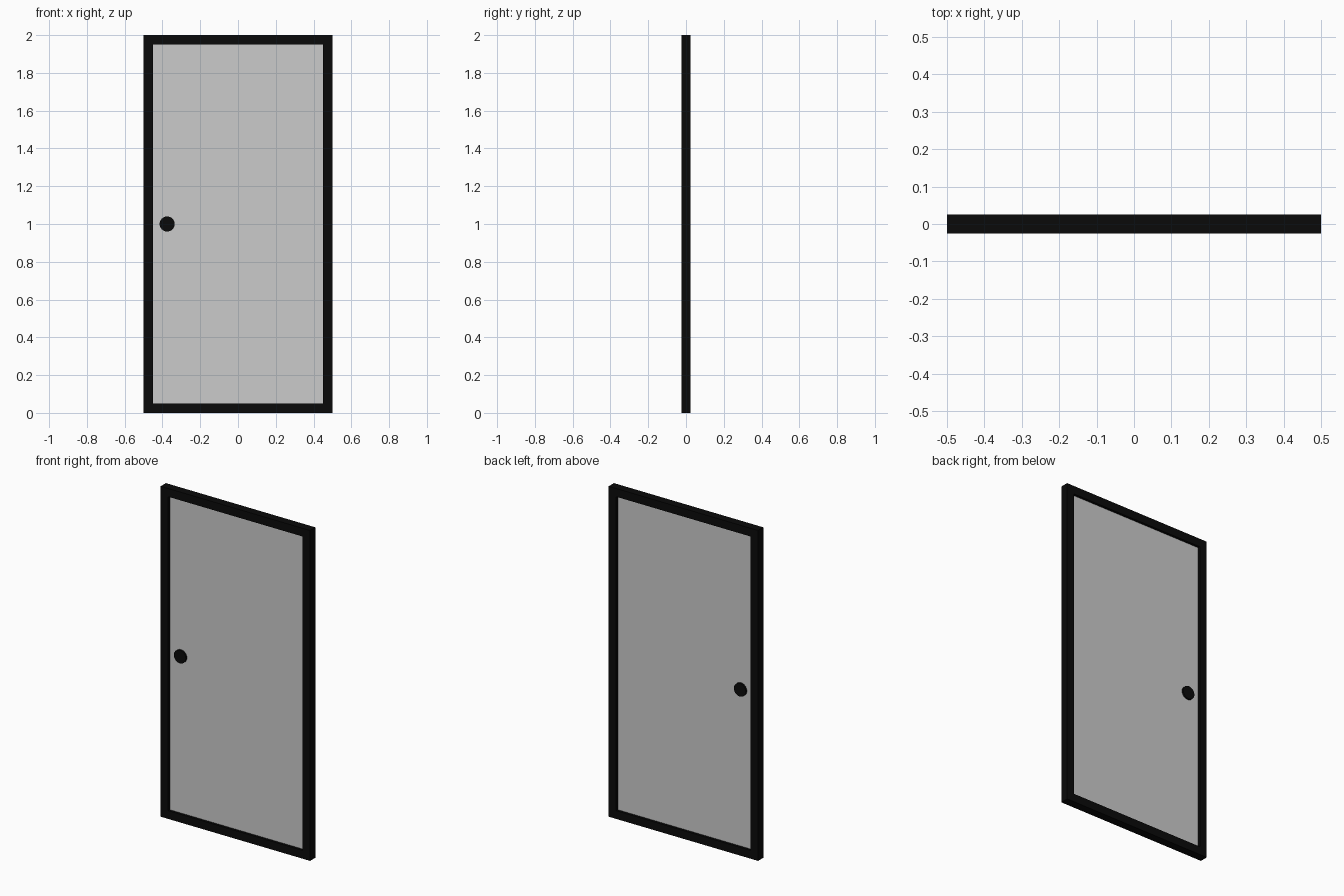
import bpy
from math import radians

if "Cube" in bpy.data.objects:
    bpy.data.objects.remove(bpy.data.objects["Cube"])

W, H, T, B = 1.0, 2.0, 0.05, 0.05  # door width, height, thickness, frame border

black = bpy.data.materials.new("black")
black.diffuse_color = (0.003, 0.003, 0.003, 1)
black.use_nodes = True
black.node_tree.nodes["Principled BSDF"].inputs["Base Color"].default_value = black.diffuse_color


def box(name, centre, size, mat=None):
    bpy.ops.mesh.primitive_cube_add(size=1, location=centre)
    ob = bpy.context.object
    ob.name = name
    ob.scale = size
    bpy.ops.object.transform_apply(location=False, rotation=False, scale=True)
    if mat:
        ob.data.materials.append(mat)
    return ob


# Upright stiles at both sides
for side, label in ((-1, "left"), (1, "right")):
    box(f"{label}_stile", (side * (W - B) / 2, 0, H / 2), (B, T, H), black)

# Rails fitted between the stiles
for label, z in (("bottom", B / 2), ("top", H - B / 2)):
    box(f"{label}_rail", (0, 0, z), (W - 2 * B, T, B), black)

# Recessed panel
box("panel", (0, 0, H / 2), (W - 2 * B, 0.02, H - 2 * B))

# Round flush pulls on both faces
for side, label in ((-1, "front"), (1, "back")):
    bpy.ops.mesh.primitive_cylinder_add(
        vertices=32, radius=0.04, depth=0.012,
        location=(-0.375, side * 0.015, 1.0), rotation=(radians(90), 0, 0))
    pull = bpy.context.object
    pull.name = f"{label}_pull"
    pull.data.materials.append(black)
    bpy.ops.object.shade_smooth_by_angle()
